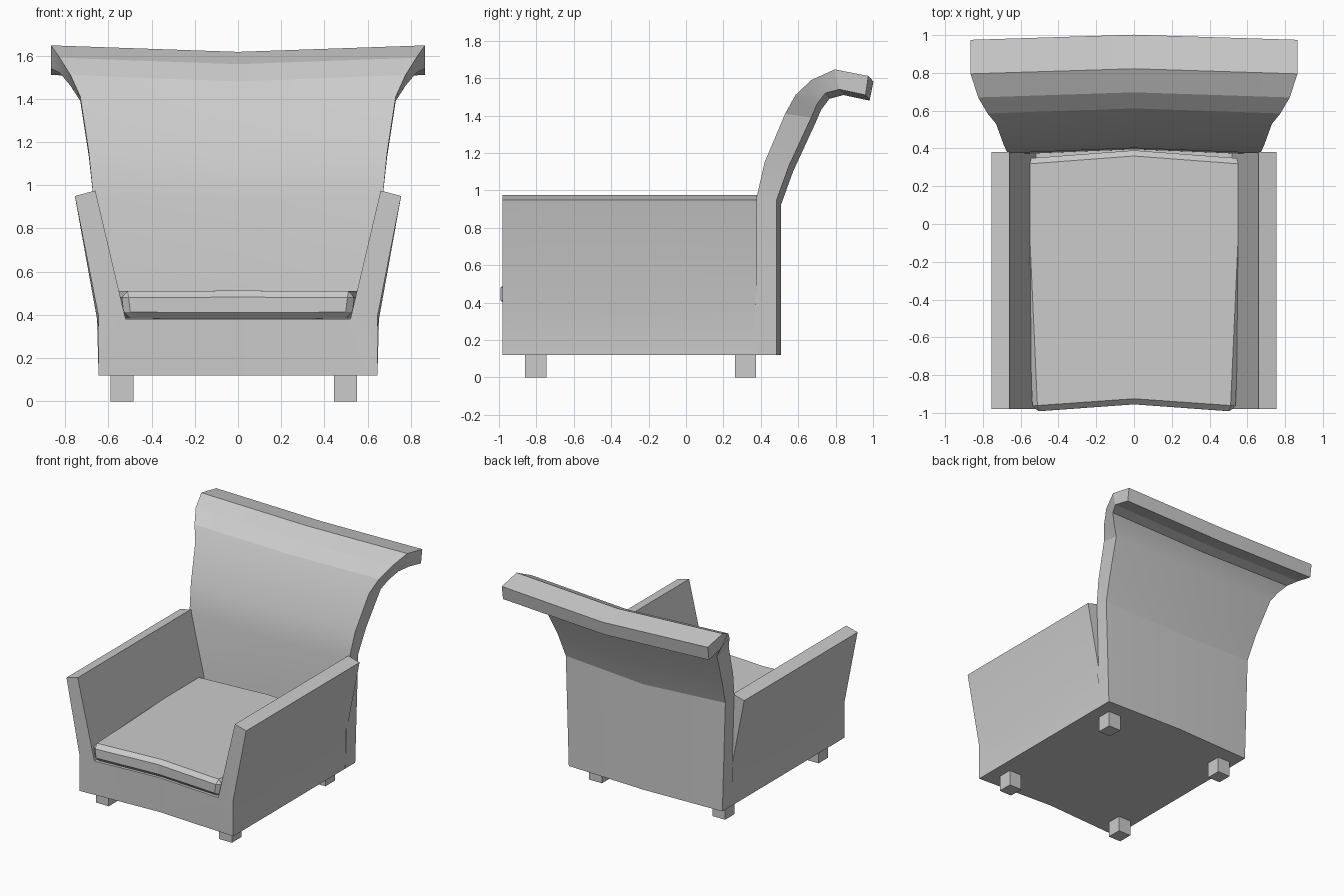
import bpy, bmesh

if "Cube" in bpy.data.objects:
    bpy.data.objects.remove(bpy.data.objects["Cube"])

def finish(name, bm, smooth=None):
    """Mirror the +x half, close normals and link the object."""
    bmesh.ops.mirror(bm, geom=bm.verts[:] + bm.edges[:] + bm.faces[:],
                     axis='X', merge_dist=0.0005)
    bmesh.ops.remove_doubles(bm, verts=bm.verts[:], dist=0.0005)
    bmesh.ops.recalc_face_normals(bm, faces=bm.faces[:])
    me = bpy.data.meshes.new(name)
    bm.to_mesh(me)
    bm.free()
    ob = bpy.data.objects.new(name, me)
    bpy.context.collection.objects.link(ob)
    if smooth:
        bpy.ops.object.select_all(action='DESELECT')
        ob.select_set(True)
        bpy.context.view_layer.objects.active = ob
        bpy.ops.object.shade_smooth_by_angle(angle=smooth)
    return ob

def loft_half(rings, closed_at_centre, caps):
    """Skin rings of points; leave the x=0 side open for mirroring."""
    bm = bmesh.new()
    vs = [[bm.verts.new(p) for p in r] for r in rings]
    n = len(rings[0])
    for a, b in zip(vs, vs[1:]):
        for i in range(n):
            if i == closed_at_centre:
                continue
            j = (i + 1) % n
            bm.faces.new((a[i], a[j], b[j], b[i]))
    for ring in (vs[0], vs[-1]):
        for c in caps:
            bm.faces.new([ring[i] for i in c])
    return bm

# Base with flared arms: half U profile swept from front to back
def arm_ring(y, y_mid, crease):
    prof = [(0, .12), (.645, .12), (.645, crease), (.755, .95),
            (.66, .975), (.52, .38), (0, .38)]
    return [(x, y_mid if x == 0 else y, z) for x, z in prof]

bm = loft_half([arm_ring(-.98, -.945, .39), arm_ring(-.25, -.25, .34),
                arm_ring(.38, .43, .395)], 6,
               [(0, 1, 5, 6), (1, 2, 5), (2, 3, 4, 5)])
finish("base_and_arms", bm, 0.35)

# Scrolled backrest: stations of half width, front (y, z), rear (y, z)
stations = [
    (.645, .365, .12, .485, .12),
    (.67, .375, .95, .485, .95),
    (.69, .42, 1.15, .55, 1.13),
    (.73, .53, 1.41, .67, 1.39),
    (.775, .585, 1.51, .70, 1.46),
    (.825, .67, 1.59, .745, 1.52),
    (.865, .795, 1.647, .82, 1.54),
    (.865, .975, 1.612, .96, 1.51),
]
rings = []
for k, (w, fy, fz, ry, rz) in enumerate(stations):
    dz = 0 if k == 0 else .03
    rings.append([(0, fy + .027, fz - dz), (w, fy, fz),
                  (w, ry, rz), (0, ry + .022, rz - dz)])
finish("backrest", loft_half(rings, 3, [(0, 1, 2, 3)]), 0.3)

# Tapered seat cushion with chamfered edges
def cushion_ring(y, y_mid, wb, wt):
    return [(0, y_mid, .38), (wb, y, .383), (wt, y, .51), (0, y_mid, .512)]

cushion = finish("seat_cushion", loft_half(
    [cushion_ring(-.993, -.955, .525, .54), cushion_ring(.345, .39, .575, .60)],
    3, [(0, 1, 2, 3)]))
bev = cushion.modifiers.new("chamfer", 'BEVEL')
bev.width = .03
bev.segments = 1
bev.limit_method = 'ANGLE'
bev.angle_limit = 0.7

# Four block feet
for side, x in (("left", -.5375), ("right", .4975)):
    for end, y in (("front", -.803), ("back", .318)):
        bpy.ops.mesh.primitive_cube_add(size=1, location=(x, y, .0625))
        foot = bpy.context.object
        foot.name = f"{end}_{side}_foot"
        foot.scale = (.107, .114, .125)
